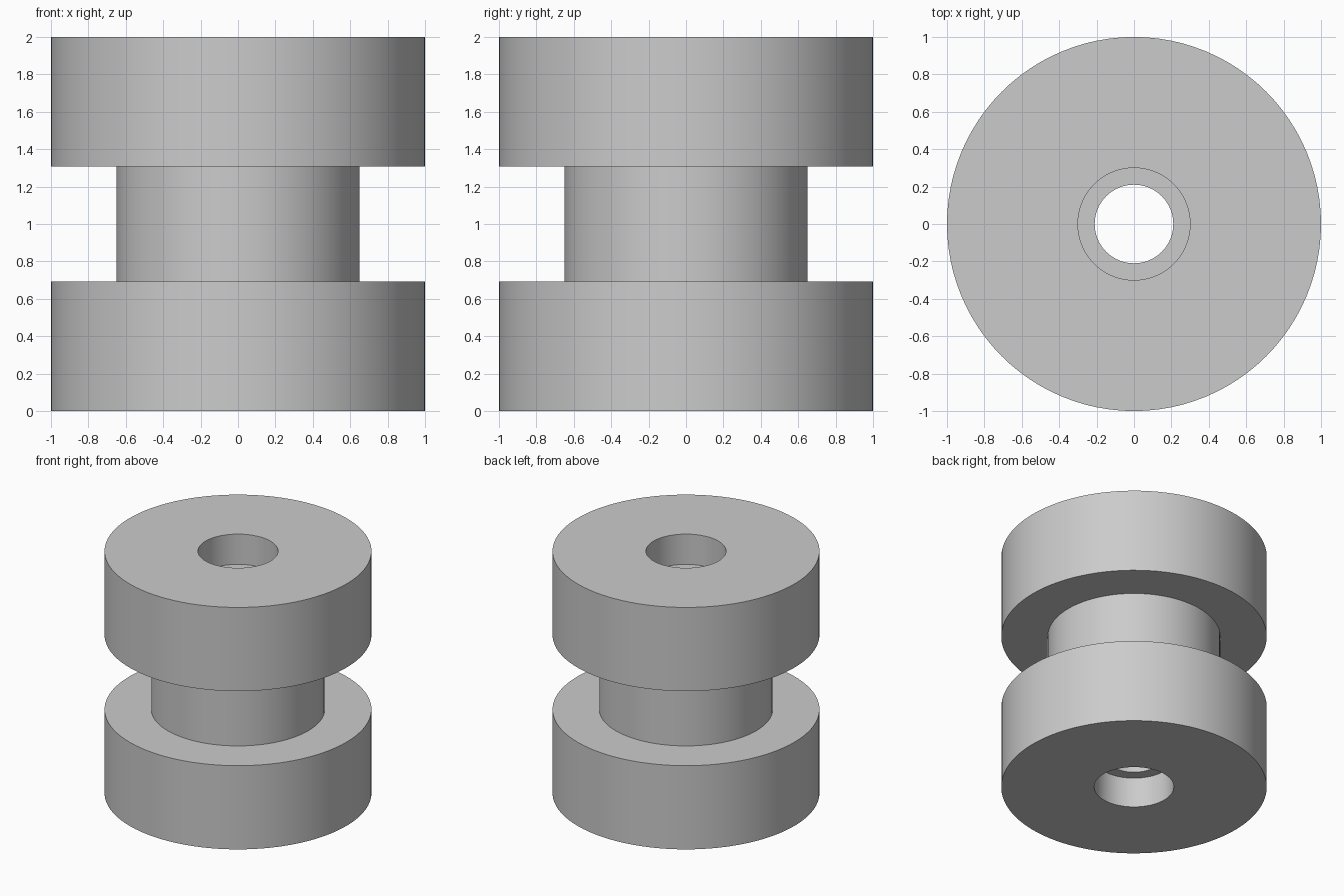
import bpy
import math

cube = bpy.data.objects.get("Cube")
if cube:
    bpy.data.objects.remove(cube, do_unlink=True)

SEGMENTS = 96
HEIGHT = 2.0
FLANGE_R, WAIST_R = 1.0, 0.65
FLANGE_H = 0.692
SEAT_R, BORE_R = 0.3, 0.21   # wide bearing seats at both ends, narrow bore between
SEAT_DEPTH = 0.25

grey = bpy.data.materials.new("plain_grey")
grey.use_nodes = True
colour = (0.6, 0.6, 0.6, 1)
grey.diffuse_color = colour
grey.node_tree.nodes["Principled BSDF"].inputs["Base Color"].default_value = colour


def lathe(name, profile):
    """Revolve a closed (radius, height) outline around the z axis."""
    n = len(profile)
    verts, faces = [], []
    for i in range(SEGMENTS):
        a = math.tau * i / SEGMENTS
        verts += [(r * math.cos(a), r * math.sin(a), z) for r, z in profile]
        j = (i + 1) % SEGMENTS
        for k in range(n):
            m = (k + 1) % n
            faces.append((i * n + k, j * n + k, j * n + m, i * n + m))
    mesh = bpy.data.meshes.new(name)
    mesh.from_pydata(verts, [], faces)
    mesh.materials.append(grey)
    obj = bpy.data.objects.new(name, mesh)
    bpy.context.collection.objects.link(obj)
    bpy.ops.object.select_all(action="DESELECT")
    obj.select_set(True)
    bpy.context.view_layer.objects.active = obj
    bpy.ops.object.shade_smooth_by_angle(angle=math.radians(30))
    return obj


# Outer lower half, then the same outline mirrored upward, then the bore
lower = [(SEAT_R, 0), (FLANGE_R, 0), (FLANGE_R, FLANGE_H), (WAIST_R, FLANGE_H)]
upper = [(r, HEIGHT - z) for r, z in reversed(lower)]
bore = [(SEAT_R, HEIGHT - SEAT_DEPTH), (BORE_R, HEIGHT - SEAT_DEPTH),
        (BORE_R, SEAT_DEPTH), (SEAT_R, SEAT_DEPTH)]
lathe("grooved_roller", lower + upper + bore)
